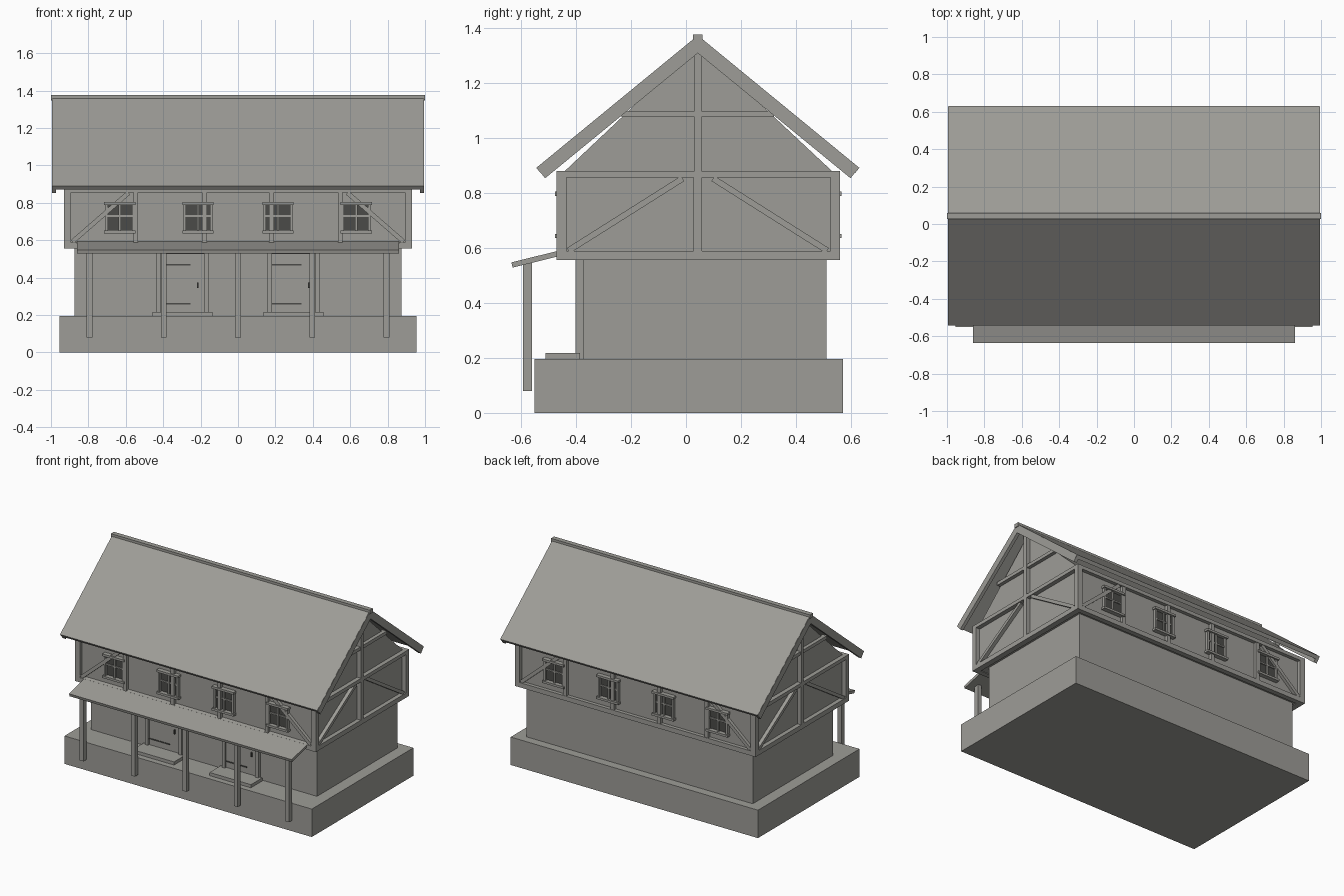
import bpy, bmesh
from mathutils import Vector

if "Cube" in bpy.data.objects:
    bpy.data.objects.remove(bpy.data.objects["Cube"])


def material(name, rgb):
    m = bpy.data.materials.new(name)
    m.use_nodes = True
    m.diffuse_color = (*rgb, 1)
    m.node_tree.nodes["Principled BSDF"].inputs["Base Color"].default_value = (*rgb, 1)
    return m


GREY = material("warm grey", (0.34, 0.335, 0.31))
DARK = material("dark glass", (0.07, 0.07, 0.065))
MID = 0.043          # y of the ridge line
FRONT, BACK = -0.47, 0.56
END = 0.93           # half length of the upper storey


def finish(name, bm, mat):
    bmesh.ops.recalc_face_normals(bm, faces=bm.faces)
    mesh = bpy.data.meshes.new(name)
    bm.to_mesh(mesh)
    bm.free()
    mesh.materials.append(mat)
    ob = bpy.data.objects.new(name, mesh)
    bpy.context.collection.objects.link(ob)
    return ob


def box(name, x, y, z, mat=GREY):
    """Box from (min, max) ranges."""
    bm = bmesh.new()
    bmesh.ops.create_cube(bm, size=1)
    for v in bm.verts:
        v.co = [r[0] if c < 0 else r[1] for c, r in zip(v.co, (x, y, z))]
    return finish(name, bm, mat)


def prism(name, points, axis, lo, hi):
    """Extrude a polygon along axis 0 (points are y, z) or axis 1 (points are x, z)."""
    bm = bmesh.new()
    place = lambda a, b, d: (d, a, b) if axis == 0 else (a, d, b)
    face = bm.faces.new([bm.verts.new(place(a, b, lo)) for a, b in points])
    new = bmesh.ops.extrude_face_region(bm, geom=[face])["geom"]
    shift = Vector(place(0, 0, hi - lo))
    bmesh.ops.translate(bm, vec=shift, verts=[g for g in new if isinstance(g, bmesh.types.BMVert)])
    return finish(name, bm, GREY)


def brace(name, a, b, width, axis, lo, hi):
    """Slanted timber between two points."""
    a, b = Vector(a), Vector(b)
    n = (b - a).normalized().orthogonal() * width / 2
    return prism(name, [a + n, b + n, b - n, a - n], axis, lo, hi)


# Stone base, ground floor, upper storey and gable core
box("base", (-0.955, 0.955), (-0.55, 0.57), (0, 0.195))
box("ground_floor", (-0.873, 0.873), (-0.375, 0.51), (0.19, 0.57))
box("upper_floor", (-0.9, 0.9), (FRONT + 0.025, BACK - 0.025), (0.56, 0.88))
prism("gable_wall", [(-0.45, 0.87), (0.54, 0.87), (MID, 1.335)], 0, -0.9, 0.9)

# Horizontal and corner timbers of the upper storey
for level, z in (("sill", (0.555, 0.588)), ("top", (0.855, 0.88))):
    box(f"front_{level}_beam", (-END, END), (FRONT, FRONT + 0.035), z)
    box(f"back_{level}_beam", (-END, END), (BACK - 0.035, BACK), z)
    for side in (-1, 1):
        box(f"end_{level}_beam", sorted((side * 0.89, side * END)), (FRONT, BACK), z)
for side in (-1, 1):
    xs = sorted((side * 0.892, side * END))
    box("corner_post_front", xs, (FRONT, FRONT + 0.035), (0.556, 0.88))
    box("corner_post_back", xs, (BACK - 0.035, BACK), (0.556, 0.88))

    # End timbers
    box("end_post", xs, (MID - 0.015, MID + 0.015), (0.555, 0.88))
    box("gable_post", xs, (MID - 0.013, MID + 0.013), (0.875, 1.33))
    box("gable_tie", sorted((side * 0.89, side * 0.925)), (-0.235, 0.32), (1.075, 1.098))
    for way in (-1, 1):
        brace("end_brace", (MID + way * 0.47, 0.59), (MID + way * 0.055, 0.852), 0.022,
              0, *sorted((side * 0.89, side * 0.925)))


def window(x, wall, out):
    """Four-pane window on a wall plane facing out (-1 front, 1 back)."""
    depth = lambda d0, d1: sorted((wall + out * d0, wall + out * d1))
    box("window_glass", (x - 0.067, x + 0.067), depth(0, 0.008), (0.655, 0.79), DARK)
    for s in (-1, 1):
        box("window_jamb", sorted((x + s * 0.064, x + s * 0.077)), depth(0, 0.022), (0.65, 0.795))
    for z in (0.636, 0.789):
        box("window_sill", (x - 0.084, x + 0.084), depth(0, 0.031), (z, z + 0.015))
    box("window_mullion", (x - 0.006, x + 0.006), depth(0, 0.018), (0.65, 0.79))
    box("window_bar", (x - 0.067, x + 0.067), depth(0, 0.016), (0.724, 0.734))


# Long sides: studs, braces and windows
for wall, out in ((FRONT + 0.025, -1), (BACK - 0.025, 1)):
    ys = sorted((wall - out * 0.01, wall + out * 0.022))
    for s in (-1, 1):
        for x in (0.18, 0.547):
            box("stud", (s * x - 0.013, s * x + 0.013), ys, (0.58, 0.86))
        brace("side_brace", (s * 0.885, 0.592), (s * 0.585, 0.853), 0.024, 1, *ys)
        for x in (0.214, 0.632):
            window(s * x, wall, out)

# Roof slabs, barge boards and ridge
for s, label in ((-1, "front"), (1, "back")):
    def slope(lift, y0, y1, drop):
        top = lambda d: 1.372 - 0.82 * d + lift
        return [(MID + s * y0, top(y0)), (MID + s * y1, top(y1)),
                (MID + s * (y1 - 0.6 * drop), top(y1) - drop * 0.75),
                (MID + s * y0, top(y0) - drop * 1.25)]
    prism(f"{label}_roof", slope(0, 0, 0.587, 0.026), 0, -0.993, 0.993)
    for side in (-1, 1):
        prism(f"{label}_barge_board", slope(-0.002, 0, 0.585, 0.05), 0,
              *sorted((side * 0.972, side * 0.995)))
box("ridge_beam", (-1, 1), (MID - 0.017, MID + 0.017), (1.348, 1.375))

# Porch roof and posts
prism("porch_roof", [(-0.635, 0.547), (-0.44, 0.595), (-0.44, 0.575), (-0.63, 0.528)],
      0, -0.86, 0.86)
for i in range(-2, 3):
    x = i * 0.397
    box("porch_post", (x - 0.015, x + 0.015), (-0.592, -0.56), (0.08, 0.545))

# Doors with frame, hinges, handle and step
for x in (-0.297, 0.297):
    box("door", (x - 0.118, x + 0.118), (-0.387, -0.37), (0.2, 0.53))
    for s in (-1, 1):
        box("door_jamb", sorted((x + s * 0.117, x + s * 0.141)), (-0.402, -0.37), (0.19, 0.56))
    box("door_lintel", (x - 0.141, x + 0.141), (-0.402, -0.37), (0.525, 0.56))
    for z in (0.26, 0.468):
        box("door_hinge", (x - 0.115, x + 0.042), (-0.391, -0.38), (z - 0.004, z + 0.004), DARK)
    box("door_handle", (x + 0.077, x + 0.085), (-0.396, -0.38), (0.345, 0.375), DARK)
    box("door_step", (x - 0.16, x + 0.16), (-0.51, -0.385), (0.19, 0.217))
